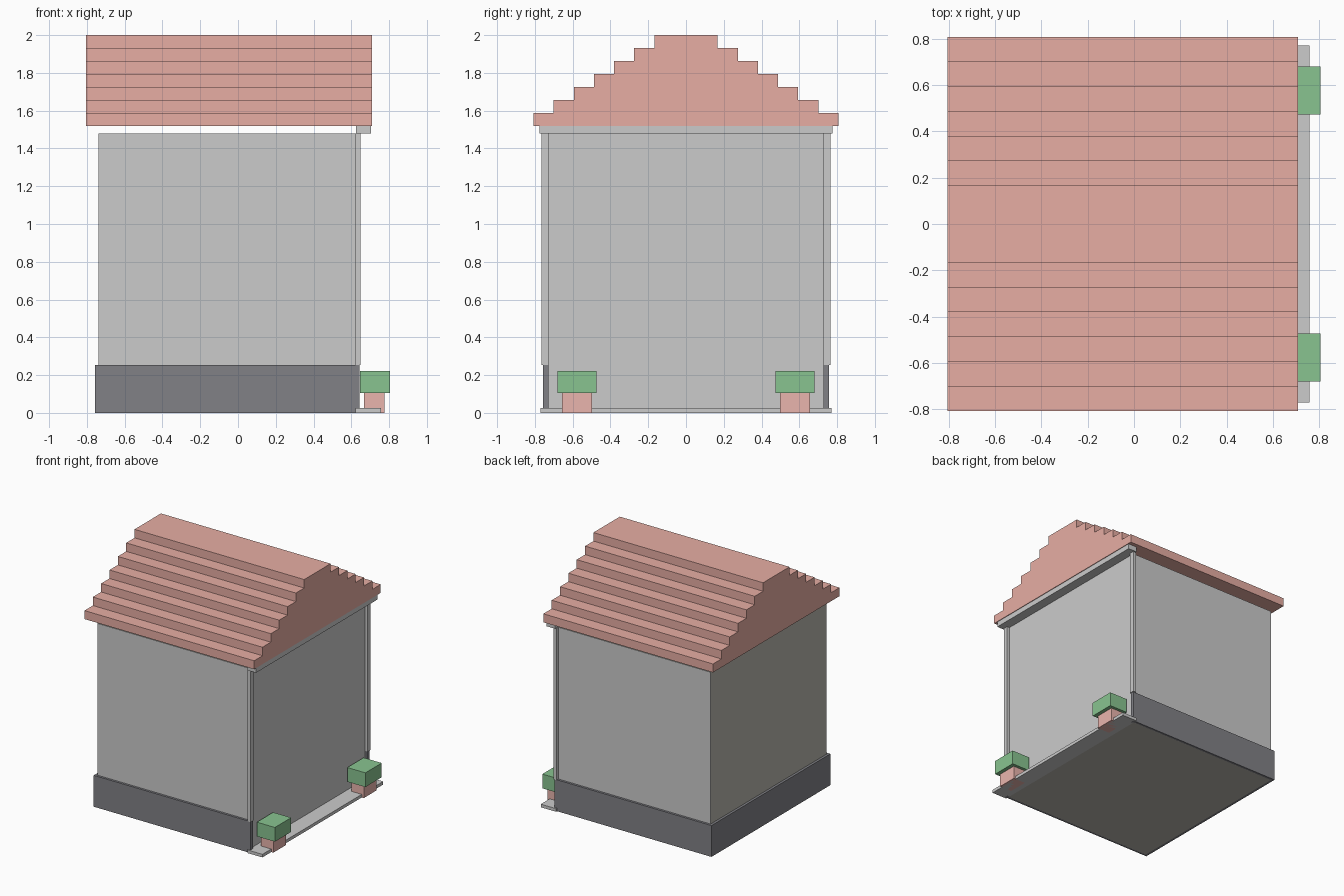
import bpy, bmesh

if "Cube" in bpy.data.objects:
    bpy.data.objects.remove(bpy.data.objects["Cube"])


def material(name, rgb):
    m = bpy.data.materials.new(name)
    m.diffuse_color = (*rgb, 1)
    m.use_nodes = True
    m.node_tree.nodes["Principled BSDF"].inputs["Base Color"].default_value = m.diffuse_color
    return m


ROOF = material("roof_red", (0.80, 0.42, 0.37))
CLAY = material("clay", (0.82, 0.46, 0.42))
LEAF = material("leaf_green", (0.25, 0.55, 0.28))
DARK = material("dark_stone", (0.22, 0.22, 0.24))
CORE = material("warm_grey", (0.48, 0.47, 0.42))


def prism(name, outline, x0, x1, mat=None):
    """Extrude a (y, z) outline along x."""
    bm = bmesh.new()
    face = bm.faces.new([bm.verts.new((x0, y, z)) for y, z in outline])
    new = bmesh.ops.extrude_face_region(bm, geom=[face])["geom"]
    verts = [v for v in new if isinstance(v, bmesh.types.BMVert)]
    bmesh.ops.translate(bm, verts=verts, vec=(x1 - x0, 0, 0))
    bmesh.ops.recalc_face_normals(bm, faces=bm.faces)
    mesh = bpy.data.meshes.new(name)
    bm.to_mesh(mesh)
    bm.free()
    ob = bpy.data.objects.new(name, mesh)
    bpy.context.collection.objects.link(ob)
    if mat:
        mesh.materials.append(mat)
    return ob


def box(name, x, y, z, mat=None, mirror=False):
    """Box from (min, max) ranges, optionally mirrored across y = 0."""
    ob = prism(name, [(y[0], z[0]), (y[1], z[0]), (y[1], z[1]), (y[0], z[1])], *x, mat)
    if mirror:
        mod = ob.modifiers.new("mirror", "MIRROR")
        mod.use_axis = (False, True, False)
    return ob


# Building body, with thin grey wall panels on both sides and the entrance end
box("building_core", (-0.738, 0.622), (-0.738, 0.738), (0, 1.478), CORE)
box("side_wall", (-0.738, 0.625), (0.738, 0.74), (0, 1.478), mirror=True)
box("entrance_wall", (0.622, 0.626), (-0.739, 0.739), (0, 1.478))

# Corner posts and the lintel above the entrance wall
box("corner_post", (0.622, 0.649), (0.727, 0.765), (0.253, 1.478), mirror=True)
box("lintel", (0.625, 0.704), (-0.776, 0.776), (1.478, 1.52))

# Dark plinth: long sides, wrapped front corners and the rear
box("plinth_side", (-0.738, 0.643), (0.738, 0.758), (0, 0.253), DARK, mirror=True)
box("plinth_corner", (0.622, 0.643), (0.728, 0.758), (0, 0.253), DARK, mirror=True)
box("plinth_rear", (-0.758, -0.738), (-0.758, 0.758), (0, 0.253), DARK)

# Entrance step
box("entrance_step", (0.622, 0.757), (-0.77, 0.77), (0, 0.025))

# Stepped gable roof: half profile climbed tier by tier, then mirrored
half, tiers, base, rise = [], 7, 1.52, 0.48 / 7
for i in range(tiers):
    y = 0.807 - i * 0.1065
    half += [(y, base + i * rise), (y, base + (i + 1) * rise)]
prism("stepped_roof", half + [(-y, z) for y, z in reversed(half)], -0.806, 0.709, ROOF)

# Potted shrubs either side of the entrance
box("plant_pot", (0.666, 0.775), (0.497, 0.657), (0, 0.106), CLAY, mirror=True)
box("shrub", (0.645, 0.806), (0.473, 0.681), (0.106, 0.221), LEAF, mirror=True)
